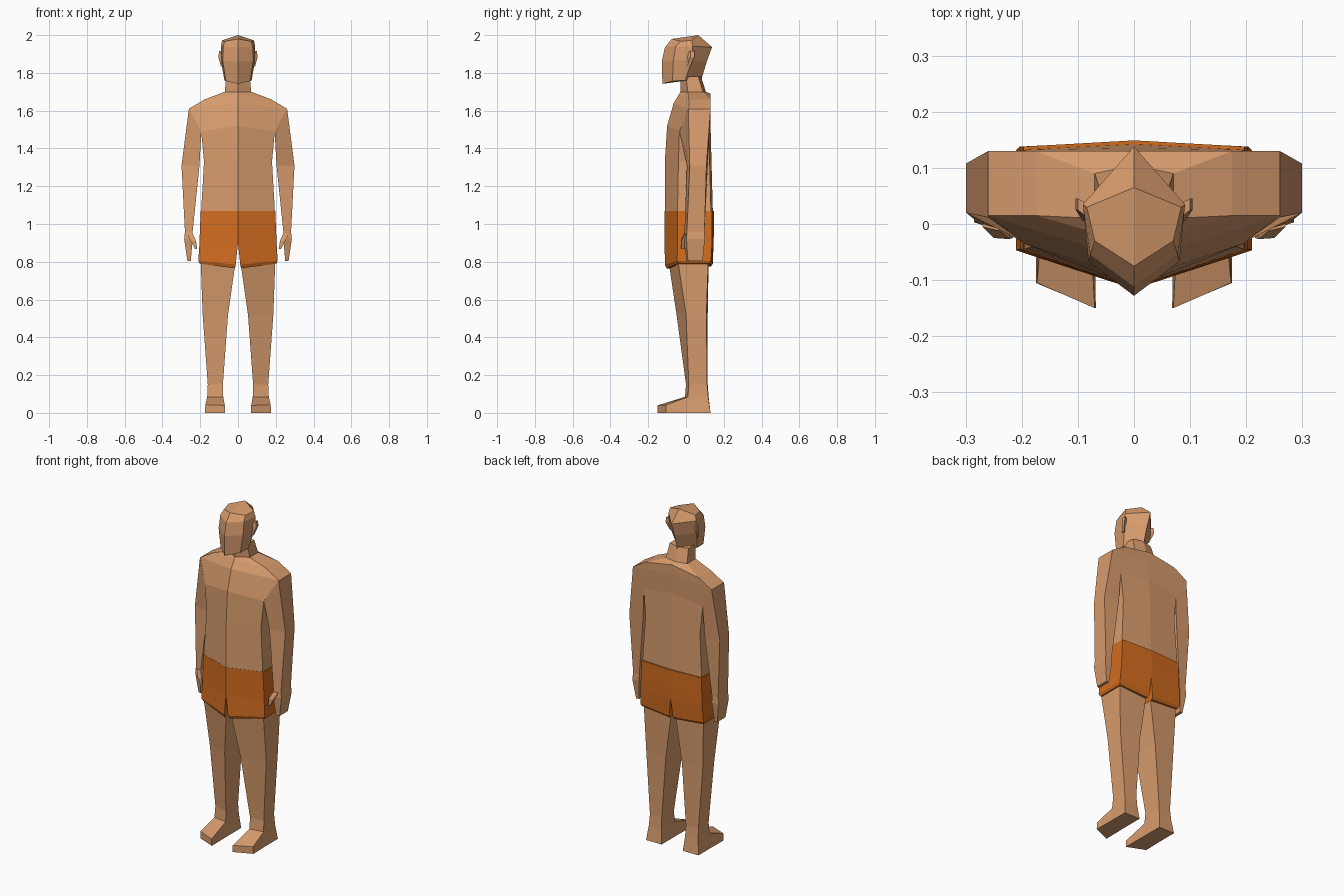
import bpy, bmesh


def material(name, rgb):
    m = bpy.data.materials.new(name)
    m.diffuse_color = (*rgb, 1)
    return m


skin = material("tan skin", (0.68, 0.33, 0.152))
orange = material("orange cloth", (0.64, 0.15, 0.014))


def loft(name, rings, mat, half=False):
    """Skin a stack of rings, cap both ends and mirror across x.
    half=True: rings are open at x=0 and the two halves are welded there."""
    bm = bmesh.new()
    vs = [[bm.verts.new(p) for p in r] for r in rings]
    n = len(rings[0])
    for a, b in zip(vs, vs[1:]):
        for i in range(n - 1 if half else n):
            j = (i + 1) % n
            bm.faces.new((a[i], a[j], b[j], b[i]))
    bm.faces.new(vs[0])
    bm.faces.new(vs[-1])
    geom = bm.verts[:] + bm.edges[:] + bm.faces[:]
    bmesh.ops.mirror(bm, geom=geom, axis='X', merge_dist=-1.0)
    if half:
        seam = [v for v in bm.verts if abs(v.co.x) < 1e-4]
        bmesh.ops.remove_doubles(bm, verts=seam, dist=1e-4)
    bmesh.ops.recalc_face_normals(bm, faces=bm.faces[:])
    me = bpy.data.meshes.new(name)
    bm.to_mesh(me)
    bm.free()
    me.materials.append(mat)
    ob = bpy.data.objects.new(name, me)
    bpy.context.collection.objects.link(ob)
    return ob


def section(z, x, front, side_front, side_back, back, zs=None):
    """Half cross-section with a centre ridge at front and back."""
    zs = z if zs is None else zs
    return [(0, front, z), (x, side_front, zs), (x, side_back, zs), (0, back, z)]


def quad(z, x0, x1, yi, yo, bo, bi):
    """Four-sided limb section: inner front, outer front, outer back, inner back."""
    return [(x0, yi, z), (x1, yo, z), (x1, bo, z), (x0, bi, z)]


# Torso, shoulders and neck
loft("torso", [
    section(1.07, .195, -.112, -.045, .132, .142),
    section(1.33, .18, -.112, -.04, .125, .135),
    section(1.52, .195, -.10, -.035, .12, .13, 1.49),
    section(1.64, .26, -.065, .015, .13, .13, 1.61),
    section(1.69, .175, -.035, .015, .13, .13, 1.66),
    section(1.70, .07, -.03, .01, .09, .105, 1.70),
    section(1.78, .062, -.03, 0, .065, .08),
], skin, half=True)

# Shorts: hips that split into two short legs
loft("shorts", [
    section(1.07, .197, -.113, -.046, .138, .149),
    section(.96, .202, -.113, -.045, .138, .148),
    section(.90, .204, -.113, -.045, .138, .146),
    [(.012, -.112, .785), (.21, -.047, .805), (.21, .132, .805), (.012, .142, .79)],
    [(.016, -.103, .765), (.203, -.04, .79), (.203, .125, .79), (.016, .132, .775)],
], orange)

# Legs down to the heel
loft("leg", [
    quad(.82, .01, .198, -.095, -.045, .118, .12),
    quad(.52, .053, .187, -.05, 0, .108, .115),
    quad(.15, .08, .16, 0, .015, .112, .115),
    quad(.085, .078, .163, -.005, .01, .118, .12),
    quad(0, .07, .173, -.01, .005, .13, .13),
], skin)

# Front of the feet, wedge towards the toes
loft("foot", [
    [(.07, .03, 0), (.173, .03, 0), (.163, .03, .085), (.078, .03, .085)],
    [(.07, -.005, 0), (.173, .01, 0), (.163, .01, .085), (.078, -.005, .085)],
    [(.068, -.15, 0), (.175, -.105, 0), (.173, -.105, .042), (.07, -.15, .04)],
], skin)

# Arms and hands in one taper
loft("arm", [
    [(.194, -.034, 1.49), (.26, .012, 1.61), (.26, .13, 1.61), (.194, .12, 1.49)],
    quad(1.31, .204, .299, .005, .02, .108, .115),
    quad(.96, .24, .281, -.008, .005, .098, .098),
    quad(.92, .24, .285, -.012, .003, .1, .1),
    quad(.805, .25, .268, .003, .01, .088, .088),
], skin)

# Thumbs
loft("thumb", [
    quad(.95, .24, .27, -.012, -.005, .03, .03),
    quad(.91, .222, .25, -.027, -.025, .01, .01),
    quad(.868, .216, .228, -.025, -.025, -.008, -.008),
], skin)

# Head
loft("head", [
    [(0, -.125, 1.742), (.065, -.072, 1.757), (.072, -.005, 1.76), (0, .083, 1.77)],
    [(0, -.128, 1.86), (.081, -.067, 1.865), (.09, .03, 1.865), (0, .11, 1.86)],
    [(0, -.112, 1.935), (.078, -.055, 1.94), (.091, .035, 1.94), (0, .138, 1.937)],
    [(0, -.075, 1.98), (.07, -.03, 1.967), (.084, .03, 1.972), (0, .065, 2.0)],
], skin, half=True)

# Ears
loft("ear", [
    quad(1.835, .08, .091, .005, .005, .022, .022),
    quad(1.885, .08, .104, .0, .025, .045, .035),
    quad(1.915, .08, .1, .01, .025, .045, .035),
], skin)
